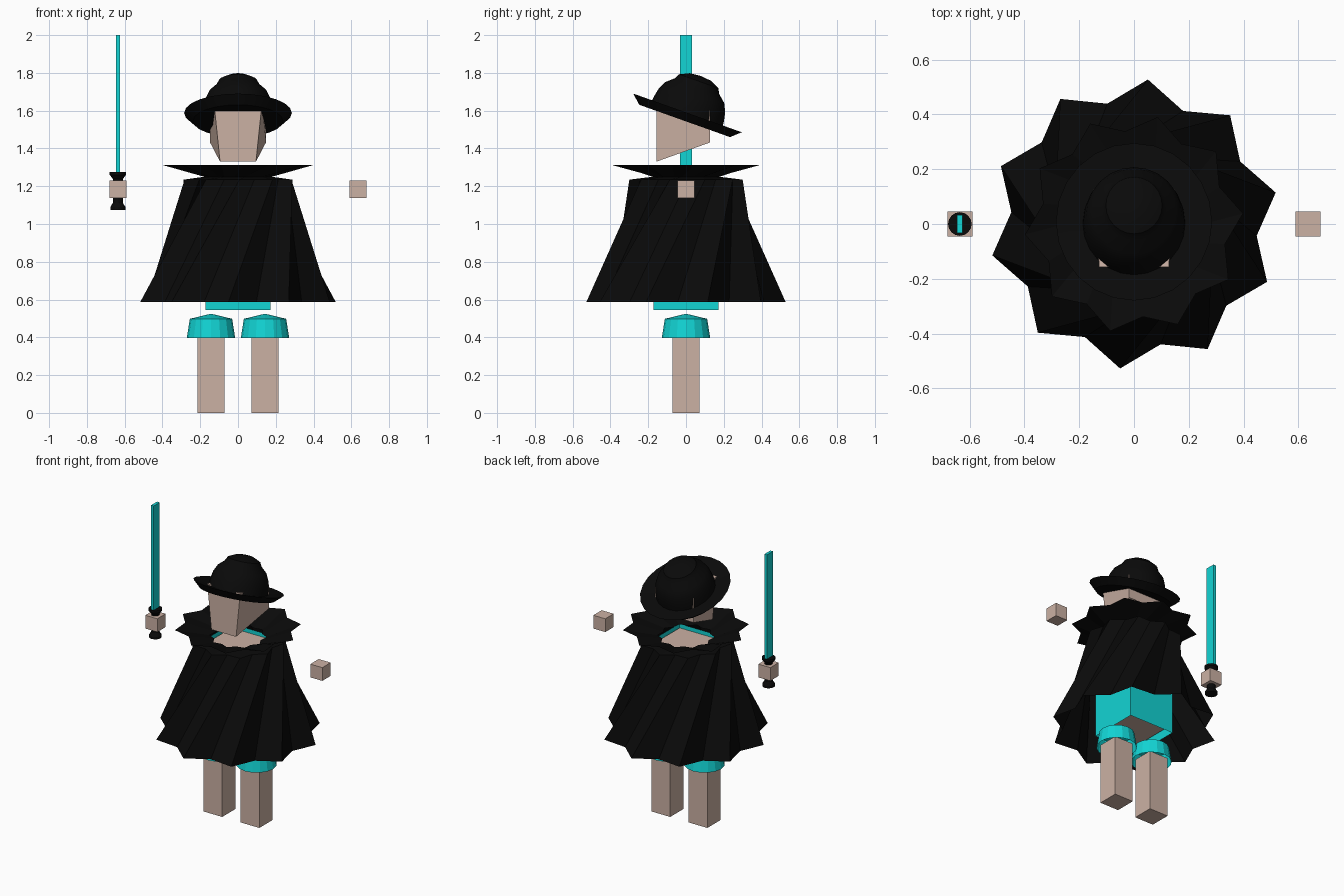
import bpy, bmesh
from math import sin, cos, pi, radians
from mathutils import Matrix

if "Cube" in bpy.data.objects:
    bpy.data.objects.remove(bpy.data.objects["Cube"])


def material(name, rgb):
    m = bpy.data.materials.new(name)
    m.diffuse_color = (*rgb, 1)
    m.use_nodes = True
    m.node_tree.nodes["Principled BSDF"].inputs["Base Color"].default_value = m.diffuse_color
    return m


BLACK = material("black_cloth", (0.003, 0.003, 0.003))
CYAN = material("cyan", (0.006, 0.66, 0.66))
SKIN = material("skin", (0.60, 0.44, 0.37))


def finish(name, bm, mat, smooth=None):
    bmesh.ops.remove_doubles(bm, verts=bm.verts, dist=1e-5)
    bmesh.ops.recalc_face_normals(bm, faces=bm.faces)
    me = bpy.data.meshes.new(name)
    bm.to_mesh(me)
    bm.free()
    me.materials.append(mat)
    ob = bpy.data.objects.new(name, me)
    bpy.context.collection.objects.link(ob)
    if smooth:
        bpy.ops.object.select_all(action='DESELECT')
        ob.select_set(True)
        bpy.context.view_layer.objects.active = ob
        bpy.ops.object.shade_smooth_by_angle(angle=radians(smooth))
    return ob


def box(name, lo, hi, mat, open_ends=False):
    bm = bmesh.new()
    bmesh.ops.create_cube(bm, size=1)
    for v in bm.verts:
        v.co = [(a + b) / 2 + c * (b - a) for a, b, c in zip(lo, hi, v.co)]
    if open_ends:
        bm.normal_update()
        ends = [f for f in bm.faces if abs(f.normal.z) > 0.9]
        bmesh.ops.delete(bm, geom=ends, context='FACES_ONLY')
    return finish(name, bm, mat)


def bridge(bm, rings):
    loops = [[bm.verts.new(p) for p in r] for r in rings]
    n = len(loops[0])
    for a, b in zip(loops, loops[1:]):
        for i in range(n):
            j = (i + 1) % n
            bm.faces.new((a[i], a[j], b[j], b[i]))


def lathe(name, profile, sides, mat, matrix=Matrix(), smooth=None):
    bm = bmesh.new()
    bridge(bm, [[(r * cos(2 * pi * i / sides), r * sin(2 * pi * i / sides), z)
                 for i in range(sides)] for r, z in profile])
    bmesh.ops.transform(bm, matrix=matrix, verts=bm.verts)
    bmesh.ops.dissolve_degenerate(bm, edges=bm.edges, dist=1e-5)
    return finish(name, bm, mat, smooth)


def star(peak, valley, z, phase, points=10):
    ring = []
    for i in range(points * 2):
        a = radians(phase) + pi * i / points
        r = valley if i % 2 else peak
        ring.append((r * cos(a), r * sin(a), z))
    return ring


# Legs, knee cuffs and hands on both sides
for side, s in (("left", 1), ("right", -1)):
    x = 0.143 * s
    box(side + "_leg", (x - .072, -.072, 0), (x + .072, .072, .42), SKIN)
    lathe(side + "_knee_cuff", [(.128, .397), (.112, .498), (0, .525)], 16, CYAN,
          Matrix.Translation((x, 0, 0)))
    x = 0.635 * s
    box(side + "_hand", (x - .046, -.046, 1.138), (x + .046, .046, 1.23), SKIN)

# Body inside an open-ended shirt
box("body", (-.165, -.165, .6), (.165, .165, 1.2), SKIN)
box("shirt", (-.172, -.172, .545), (.172, .172, 1.225), CYAN, True)

# Twisted star-shaped cape with flared collar
bm = bmesh.new()
bridge(bm, [star(.53, .45, .587, 12.5), star(.30, .258, 1.235, 55.5),
            star(.18, .155, 1.25, 66), star(.40, .34, 1.312, 77.5)])
finish("cape", bm, BLACK)

# Head: block with narrow jaw in front, wider at the back
bm = bmesh.new()
bmesh.ops.create_cube(bm, size=2)
for v in bm.verts:
    front, low = v.co.y < 0, v.co.z < 0
    width = (.095 if low else .127) if front else .148
    z = (1.33 if front else 1.432) if low else (1.64 if front else 1.6)
    v.co = (width * v.co.x, -.157 if front else .128, z)
finish("head", bm, SKIN)

# Tilted hat: upturned brim and stepped crown
tilt = (Matrix.Translation((0, .008, 1.588)) @ Matrix.Rotation(radians(-19.6), 4, 'X')
        @ Matrix.Diagonal((.935, 1, 1, 1)))
lathe("hat", [(0, -.045), (.255, -.045), (.305, 0), (.2, -.015), (.197, .02),
              (.187, .07), (.165, .115), (.125, .15), (.11, .178), (.06, .202),
              (0, .208)], 24, BLACK, tilt, 30)

# Sword held upright in the right hand
hold = Matrix.Translation((-.636, 0, 0))
lathe("sword_hilt", [(0, 1.075), (.04, 1.075), (.04, 1.09), (.026, 1.112),
                     (.026, 1.238), (.043, 1.26), (.043, 1.275), (0, 1.275)],
      16, BLACK, hold)
box("sword_blade", (-.646, -.033, 1.25), (-.626, .033, 2), CYAN)
